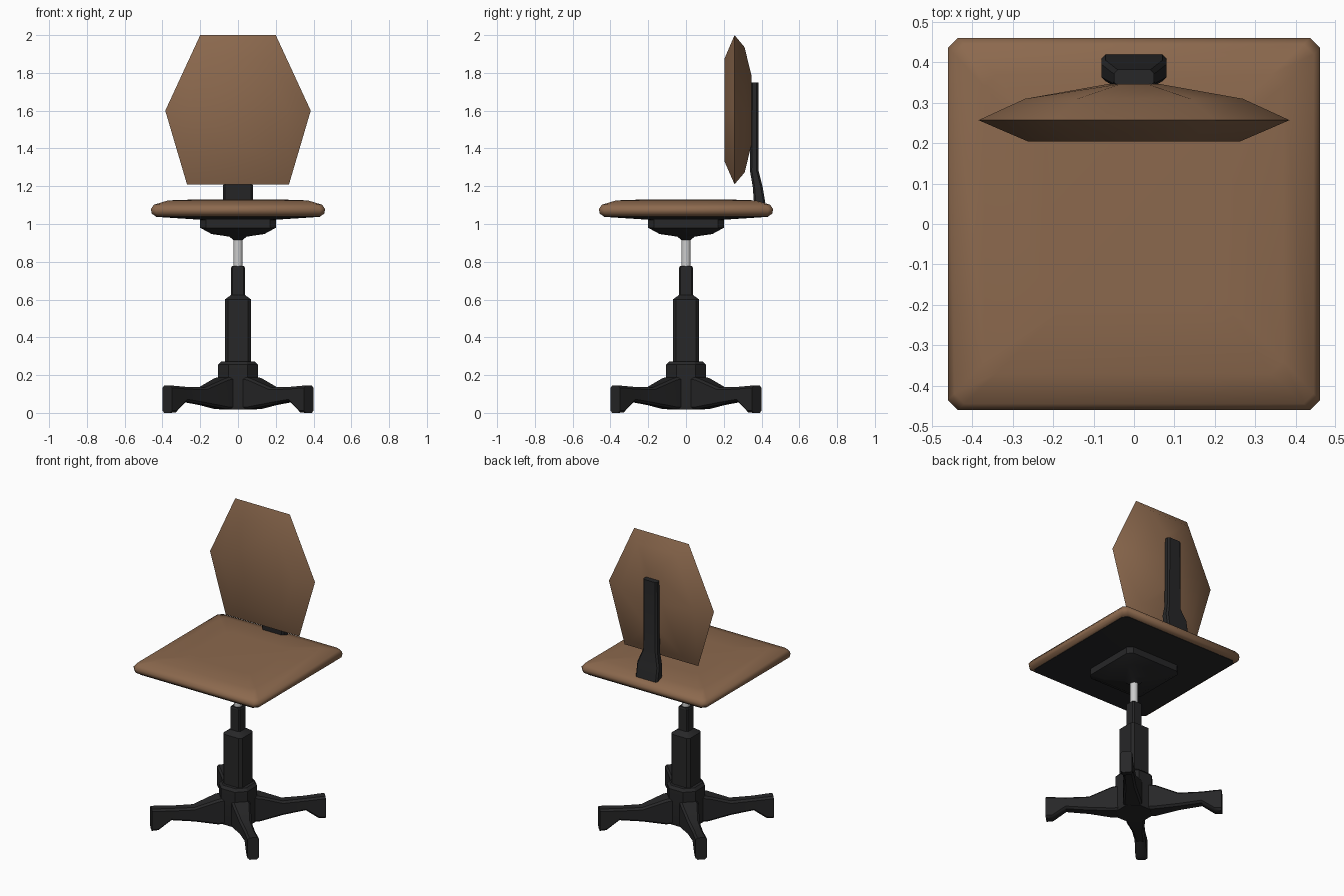
import bpy, bmesh, math
from mathutils import Vector, Matrix

if "Cube" in bpy.data.objects:
    bpy.data.objects.remove(bpy.data.objects["Cube"])


def material(name, rgb):
    m = bpy.data.materials.new(name)
    m.diffuse_color = (*rgb, 1)
    m.use_nodes = True
    m.node_tree.nodes["Principled BSDF"].inputs["Base Color"].default_value = m.diffuse_color
    return m


BROWN = material("brown_upholstery", (0.26, 0.14, 0.075))
DARK = material("dark_plastic", (0.02, 0.02, 0.021))


def loft(name, rings, mat=None, angle=40, rot=0.0):
    """Skin a list of equal-length point rings and cap both ends."""
    bm = bmesh.new()
    vs = [[bm.verts.new(p) for p in r] for r in rings]
    n = len(vs[0])
    for a, b in zip(vs, vs[1:]):
        for i in range(n):
            j = (i + 1) % n
            bm.faces.new((a[i], a[j], b[j], b[i]))
    bm.faces.new(vs[0][::-1])
    bm.faces.new(vs[-1])
    bmesh.ops.rotate(bm, verts=bm.verts, matrix=Matrix.Rotation(rot, 3, 'Z'))
    bmesh.ops.recalc_face_normals(bm, faces=bm.faces)
    me = bpy.data.meshes.new(name)
    bm.to_mesh(me)
    bm.free()
    ob = bpy.data.objects.new(name, me)
    bpy.context.collection.objects.link(ob)
    if mat:
        me.materials.append(mat)
    bpy.ops.object.select_all(action='DESELECT')
    ob.select_set(True)
    bpy.context.view_layer.objects.active = ob
    bpy.ops.object.shade_smooth_by_angle(angle=math.radians(angle))
    return ob


def rect(hx, hy, c):
    """Chamfered rectangle outline."""
    return [(hx, c - hy), (hx, hy - c), (hx - c, hy), (c - hx, hy),
            (-hx, hy - c), (-hx, c - hy), (c - hx, -hy), (hx - c, -hy)]


def stack(name, sections, mat, angle=40):
    """Square tower from (half width, chamfer, z)."""
    return loft(name, [[(x, y, z) for x, y in rect(h, h, c)]
                       for h, c, z in sections], mat, angle)


# Seat cushion and dark pan beneath it
stack("seat", [(0.435, 0.025, 1.04), (0.457, 0.025, 1.055), (0.461, 0.025, 1.08),
               (0.445, 0.025, 1.102), (0.37, 0.03, 1.125), (0.22, 0.03, 1.13)], BROWN, 60)
stack("seat_pan", [(0.19, 0.02, 1.022), (0.435, 0.025, 1.038), (0.435, 0.025, 1.045)], DARK)

# Mounting plate under the seat
stack("seat_mount", [(0.025, 0.008, 0.915), (0.045, 0.014, 0.933), (0.14, 0.03, 0.947),
                     (0.2, 0.03, 0.98), (0.2, 0.03, 1.035)], DARK)

# Gas lift piston (plain grey)
loft("piston", [[(0.025 * math.cos(k * math.pi / 6), 0.025 * math.sin(k * math.pi / 6), z)
                 for k in range(12)] for z in (0.74, 0.94)])

# Column, sleeve and hub
stack("sleeve", [(0.036, 0.008, 0.6), (0.036, 0.008, 0.77), (0.031, 0.008, 0.778)], DARK, 30)
stack("column", [(0.07, 0.016, 0.2), (0.07, 0.016, 0.6), (0.036, 0.008, 0.625)], DARK, 30)
stack("hub", [(0.1, 0.055, 0.018), (0.105, 0.055, 0.04), (0.105, 0.055, 0.255),
              (0.09, 0.045, 0.272)], DARK, 30)

# Four diagonal legs: (distance, half width, bottom z, top z)
LEG = [(0.03, 0.055, 0.02, 0.2), (0.13, 0.055, 0.02, 0.185), (0.27, 0.036, 0.042, 0.135),
       (0.41, 0.032, 0.06, 0.138), (0.49, 0.035, 0.002, 0.143), (0.53, 0.035, 0.0, 0.145)]
for k in range(4):
    loft(f"leg_{k + 1}",
         [[(d, w, (b + t) / 2 + z) for w, z in rect(hw, (t - b) / 2, 0.012)]
          for d, hw, b, t in LEG], DARK, 40, math.radians(45 + 90 * k))

# Backrest support post: (z, half width, front y, back y)
POST = [(1.11, 0.08, 0.36, 0.42), (1.2, 0.08, 0.353, 0.405), (1.285, 0.052, 0.338, 0.383),
        (1.75, 0.05, 0.342, 0.383)]
loft("back_post", [[(x, (f + b) / 2 + y, z) for x, y in rect(hw, (b - f) / 2, 0.01)]
                   for z, hw, f, b in POST], DARK, 30)

# Hexagonal backrest: (y, x scale, z scale) of the rim outline
HEX = [(0.2, 0.4), (0.385, 0.0), (0.27, -0.39), (-0.27, -0.39), (-0.385, 0.0), (-0.2, 0.4)]
loft("backrest", [[(x * sx, y, 1.6 + z * sz) for x, z in HEX]
                  for y, sx, sz in [(0.204, 0.68, 0.69), (0.257, 1, 1),
                                    (0.31, 0.7, 0.84), (0.347, 0.16, 0.46)]], BROWN, 50)
